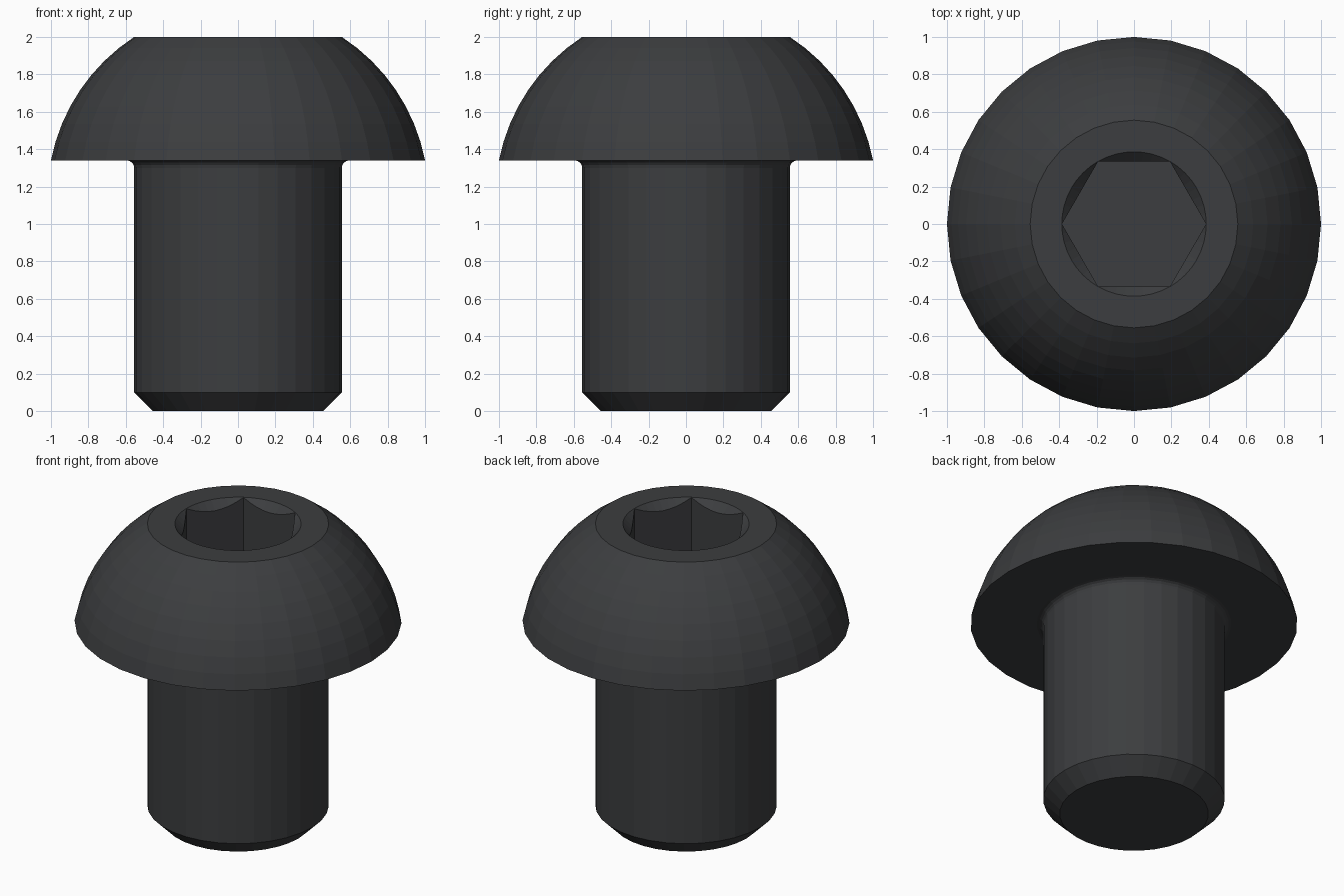
import bpy, bmesh, math

if "Cube" in bpy.data.objects:
    bpy.data.objects.remove(bpy.data.objects["Cube"])

SIDES = 32


def make_object(name, bm):
    bmesh.ops.recalc_face_normals(bm, faces=bm.faces[:])
    mesh = bpy.data.meshes.new(name)
    bm.to_mesh(mesh)
    bm.free()
    obj = bpy.data.objects.new(name, mesh)
    bpy.context.collection.objects.link(obj)
    return obj


def lathe(name, profile, sides):
    """Closed solid of revolution from (radius, z) points, bottom to top."""
    bm = bmesh.new()
    rings = []
    for r, z in profile:
        angles = [2 * math.pi * i / sides for i in range(sides)]
        rings.append([bm.verts.new((r * math.cos(a), r * math.sin(a), z)) for a in angles])
    for lo, hi in zip(rings, rings[1:]):
        for i in range(sides):
            j = (i + 1) % sides
            bm.faces.new((lo[i], lo[j], hi[j], hi[i]))
    bm.faces.new(rings[0][::-1])
    bm.faces.new(rings[-1])
    return make_object(name, bm)


def arc(cx, cz, radius, start, end, steps):
    angles = [math.radians(start + (end - start) * i / steps) for i in range(steps + 1)]
    return [(cx + radius * math.cos(a), cz + radius * math.sin(a)) for a in angles]


# Chamfered shank, under-head fillet and domed head in one profile
profile = [(0.455, 0), (0.555, 0.1)]
profile += arc(0.595, 1.30, 0.04, 180, 90, 4)
profile += arc(0, 1.146, 1.0187, 10.98, 56.98, 8)
screw = lathe("button_head_screw", profile, SIDES)

# Hex socket and its conical lead-in
hex_cutter = lathe("hex_socket_cutter", [(0.385, 1.58), (0.385, 2.1)], 6)
lead_cutter = lathe("lead_in_cutter", [(0.286, 1.9), (0.436, 2.05)], 48)
for cutter in (hex_cutter, lead_cutter):
    cutter.hide_render = True
    cutter.hide_set(True)
    mod = screw.modifiers.new(cutter.name, 'BOOLEAN')
    mod.operation = 'DIFFERENCE'
    mod.solver = 'EXACT'
    mod.object = cutter

# Black oxide finish
mat = bpy.data.materials.new("black_steel")
mat.diffuse_color = (0.045, 0.047, 0.05, 1)
mat.use_nodes = True
mat.node_tree.nodes["Principled BSDF"].inputs["Base Color"].default_value = mat.diffuse_color
screw.data.materials.append(mat)
